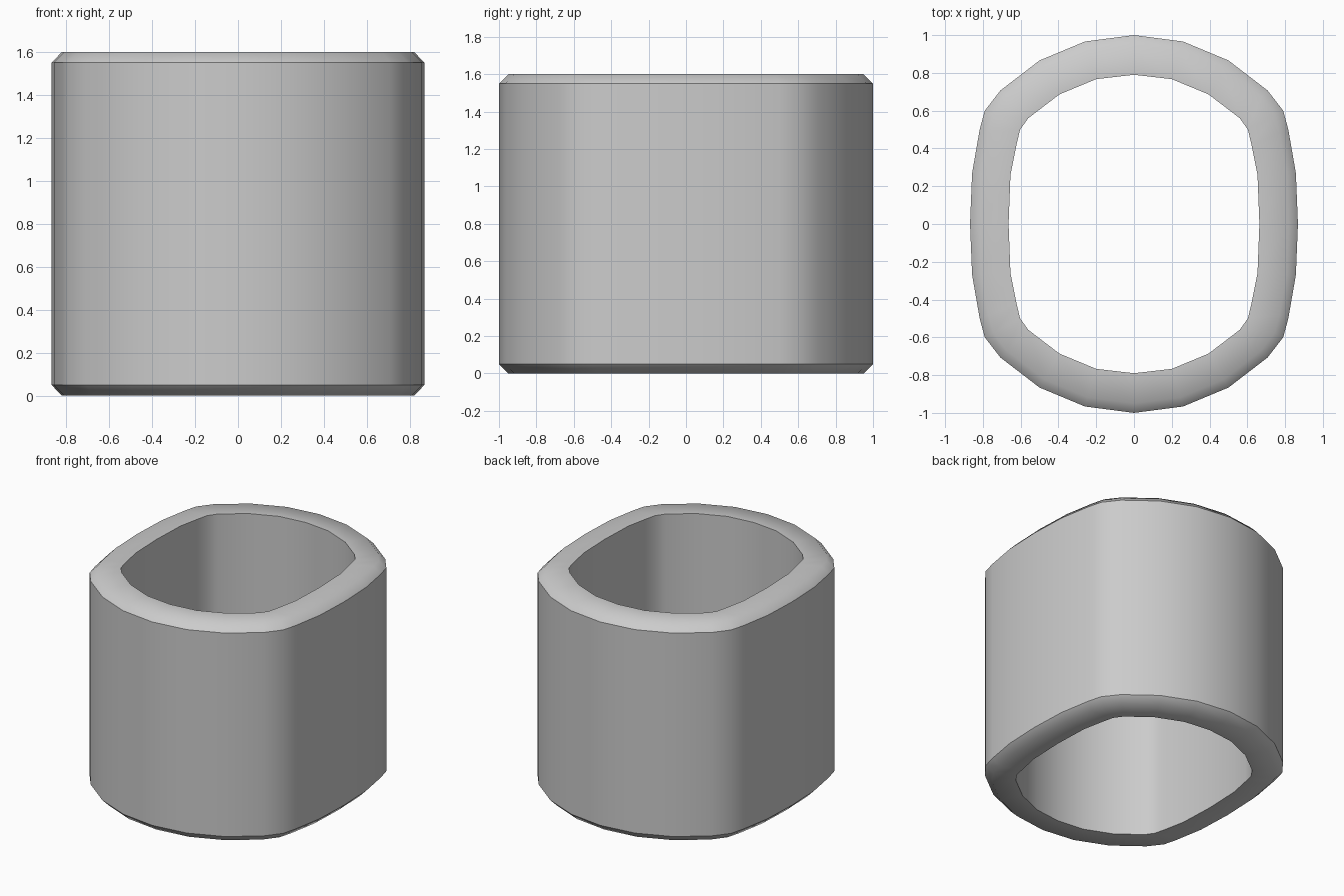
import bpy, bmesh

if "Cube" in bpy.data.objects:
    bpy.data.objects.remove(bpy.data.objects["Cube"])

# Quarter outlines of the squashed ring, from +y round to +x
OUTER = [(0, 1), (0.26, 0.966), (0.5, 0.866), (0.707, 0.707),
         (0.79, 0.6), (0.817, 0.5), (0.857, 0.27), (0.868, 0)]
INNER = [(0, 0.79), (0.2, 0.767), (0.395, 0.686), (0.56, 0.56),
         (0.603, 0.5), (0.622, 0.42), (0.654, 0.26), (0.664, 0)]
HEIGHT, CHAMFER = 1.6, 0.05


def full_loop(quarter):
    """Mirror a quarter outline into a closed loop."""
    right = quarter + [(x, -y) for x, y in reversed(quarter[:-1])]
    return right + [(-x, y) for x, y in reversed(right[1:-1])]


outer, inner = full_loop(OUTER), full_loop(INNER)
inset = [(a[0] + (b[0] - a[0]) * 0.24, a[1] + (b[1] - a[1]) * 0.24)
         for a, b in zip(outer, inner)]

# Cross-section of the wall: (outline, height), going round the section
section = [(outer, CHAMFER), (outer, HEIGHT - CHAMFER), (inset, HEIGHT),
           (inner, HEIGHT), (inner, 0), (inset, 0)]
SHARP_ROWS = (0, 1, 3, 4)

bm = bmesh.new()
rows = [[bm.verts.new((x, y, z)) for x, y in loop] for loop, z in section]
n = len(outer)
for r, row in enumerate(rows):
    nxt = rows[(r + 1) % len(rows)]
    for i in range(n):
        j = (i + 1) % n
        bm.faces.new((row[i], row[j], nxt[j], nxt[i])).smooth = True

# Walls stay crisp against the softly shaded rims
for r in SHARP_ROWS:
    for i in range(n):
        bm.edges.get((rows[r][i], rows[r][(i + 1) % n])).smooth = False
bmesh.ops.recalc_face_normals(bm, faces=bm.faces[:])

mesh = bpy.data.meshes.new("sleeve")
bm.to_mesh(mesh)
bm.free()
sleeve = bpy.data.objects.new("sleeve", mesh)
bpy.context.collection.objects.link(sleeve)
